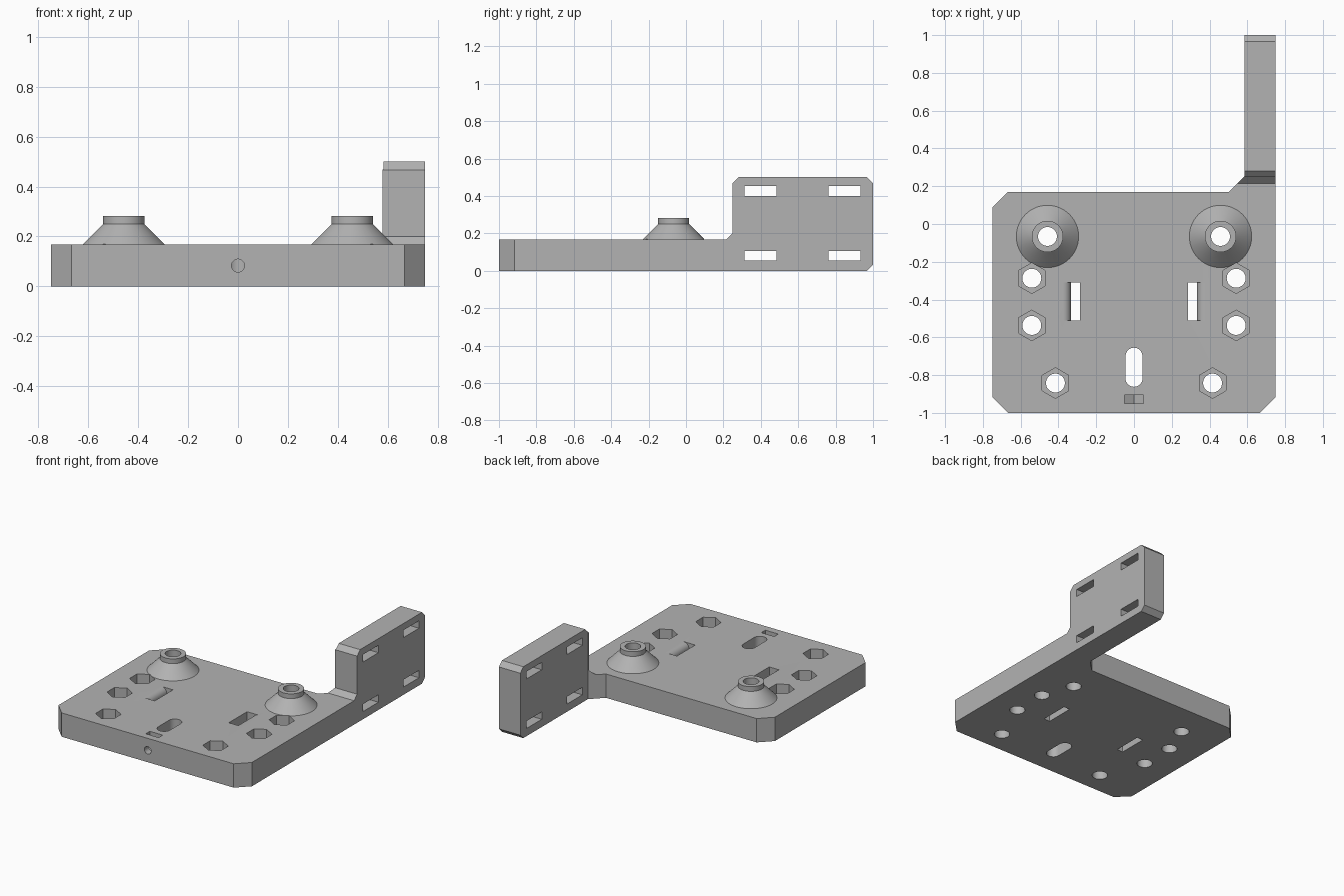
import bpy, bmesh
from math import pi, cos, sin

default = bpy.data.objects.get("Cube")
if default:
    bpy.data.objects.remove(default, do_unlink=True)

grey = bpy.data.materials.new("plain_grey")
grey.use_nodes = True
COLOUR = (0.45, 0.45, 0.45, 1)
grey.diffuse_color = COLOUR
grey.node_tree.nodes["Principled BSDF"].inputs["Base Color"].default_value = COLOUR


def prism(name, points, axis, start, end):
    """Extrude a 2D outline along an axis; the outline uses the other two axes in order."""
    def place(p, d):
        return {"x": (d, p[0], p[1]), "y": (p[0], d, p[1]), "z": (p[0], p[1], d)}[axis]
    bm = bmesh.new()
    low = [bm.verts.new(place(p, start)) for p in points]
    high = [bm.verts.new(place(p, end)) for p in points]
    bm.faces.new(low)
    bm.faces.new(high)
    for i in range(len(points)):
        j = (i + 1) % len(points)
        bm.faces.new((low[i], low[j], high[j], high[i]))
    bmesh.ops.recalc_face_normals(bm, faces=bm.faces)
    mesh = bpy.data.meshes.new(name)
    bm.to_mesh(mesh)
    bm.free()
    mesh.materials.append(grey)
    obj = bpy.data.objects.new(name, mesh)
    bpy.context.collection.objects.link(obj)
    return obj


def ring(cx, cy, radius, count=48, turn=0.0):
    return [(cx + radius * cos(turn + 2 * pi * i / count),
             cy + radius * sin(turn + 2 * pi * i / count)) for i in range(count)]


def box(a0, a1, b0, b1):
    return [(a0, b0), (a1, b0), (a1, b1), (a0, b1)]


def combine(target, tool, operation="DIFFERENCE"):
    """Apply a boolean and discard the tool."""
    mod = target.modifiers.new("shape", "BOOLEAN")
    mod.operation, mod.solver, mod.object = operation, "EXACT", tool
    bpy.ops.object.select_all(action="DESELECT")
    bpy.context.view_layer.objects.active = target
    target.select_set(True)
    bpy.ops.object.modifier_apply(modifier=mod.name)
    bpy.data.objects.remove(tool, do_unlink=True)


T = 0.167    # plate thickness
C = 0.083    # corner chamfer
W = 0.75     # half width
BACK = 0.17  # rear edge of the plate

# Plate and arm: plan outline intersected with the side profile
plan = [(-W + C, -1), (W - C, -1), (W, -1 + C), (W, 1), (W - 2 * C, 1),
        (W - 2 * C, BACK + C), (W - 3 * C, BACK), (-W + C, BACK), (-W, BACK - C), (-W, -1 + C)]
side = [(-1.1, 0), (0.967, 0), (1, 0.033), (1, 0.467), (0.967, 0.5), (0.281, 0.5),
        (0.248, 0.467), (0.248, 0.2), (0.215, T), (-1.1, T)]
body = prism("mounting_plate", plan, "z", -0.1, 0.6)
combine(body, prism("side_profile", side, "x", -1, 1), "INTERSECT")


# Conical bosses with a short collar
def boss(cx, cy):
    levels = [(0.165, 0.1), (0.165, T), (C, 0.25), (C, 0.283)]
    bm = bmesh.new()
    loops = [[bm.verts.new((x, y, z)) for x, y in ring(cx, cy, r, 64)] for r, z in levels]
    for a, b in zip(loops, loops[1:]):
        for i in range(64):
            j = (i + 1) % 64
            bm.faces.new((a[i], a[j], b[j], b[i]))
    bm.faces.new(loops[0][::-1])
    bm.faces.new(loops[-1])
    mesh = bpy.data.meshes.new("boss")
    bm.to_mesh(mesh)
    bm.free()
    mesh.materials.append(grey)
    obj = bpy.data.objects.new("boss", mesh)
    bpy.context.collection.objects.link(obj)
    return obj


for s in (-1, 1):
    # Boss and its bore
    combine(body, boss(s * 0.458, -0.066), "UNION")
    combine(body, prism("boss_bore", ring(s * 0.458, -0.066, 0.05), "z", -0.1, 0.4))

    # Bolt holes with hexagonal nut pockets
    for x, y in ((0.541, -0.287), (0.541, -0.537), (0.416, -0.842)):
        combine(body, prism("nut_pocket", ring(s * x, y, 0.081, 6, pi / 2), "z", 0.083, 0.2))
        combine(body, prism("bolt_hole", ring(s * x, y, 0.05), "z", -0.1, 0.12))

    # Strap slot with a rounded outer lip
    lip = 0.042
    arc = [(0.334 + lip - lip * cos(k * pi / 16), T - lip + lip * sin(k * pi / 16))
           for k in range(9)]
    slot = [(0.287, -0.1), (0.334, -0.1)] + arc + [(0.334 + lip, 0.3), (0.287, 0.3)]
    combine(body, prism("strap_slot", [(s * x, z) for x, z in slot], "y", -0.512, -0.31))

# Rounded adjusting slot
R = 0.045
half = [(R * cos(k * pi / 16), R * sin(k * pi / 16)) for k in range(17)]
oblong = [(x, y - 0.70) for x, y in half] + [(-x, -y - 0.817) for x, y in half]
combine(body, prism("adjusting_slot", oblong, "z", -0.1, 0.3))

# Front screw hole and its captive nut slot with a pointed floor
combine(body, prism("screw_hole", ring(0, C, 0.026, 32), "y", -1.1, -0.8))
nut = [(-0.05, 0.3), (-0.05, 0.054), (0, 0.025), (0.05, 0.054), (0.05, 0.3)]
combine(body, prism("nut_slot", nut, "y", -0.95, -0.905))

# Four slots through the arm
for y in (0.399, 0.848):
    for z in (0.08, 0.427):
        window = box(y - 0.085, y + 0.085, z - 0.026, z + 0.026)
        combine(body, prism("arm_slot", window, "x", 0.4, 0.9))

bpy.context.view_layer.objects.active = body
body.select_set(True)
bpy.ops.object.shade_smooth_by_angle(angle=pi / 6)
